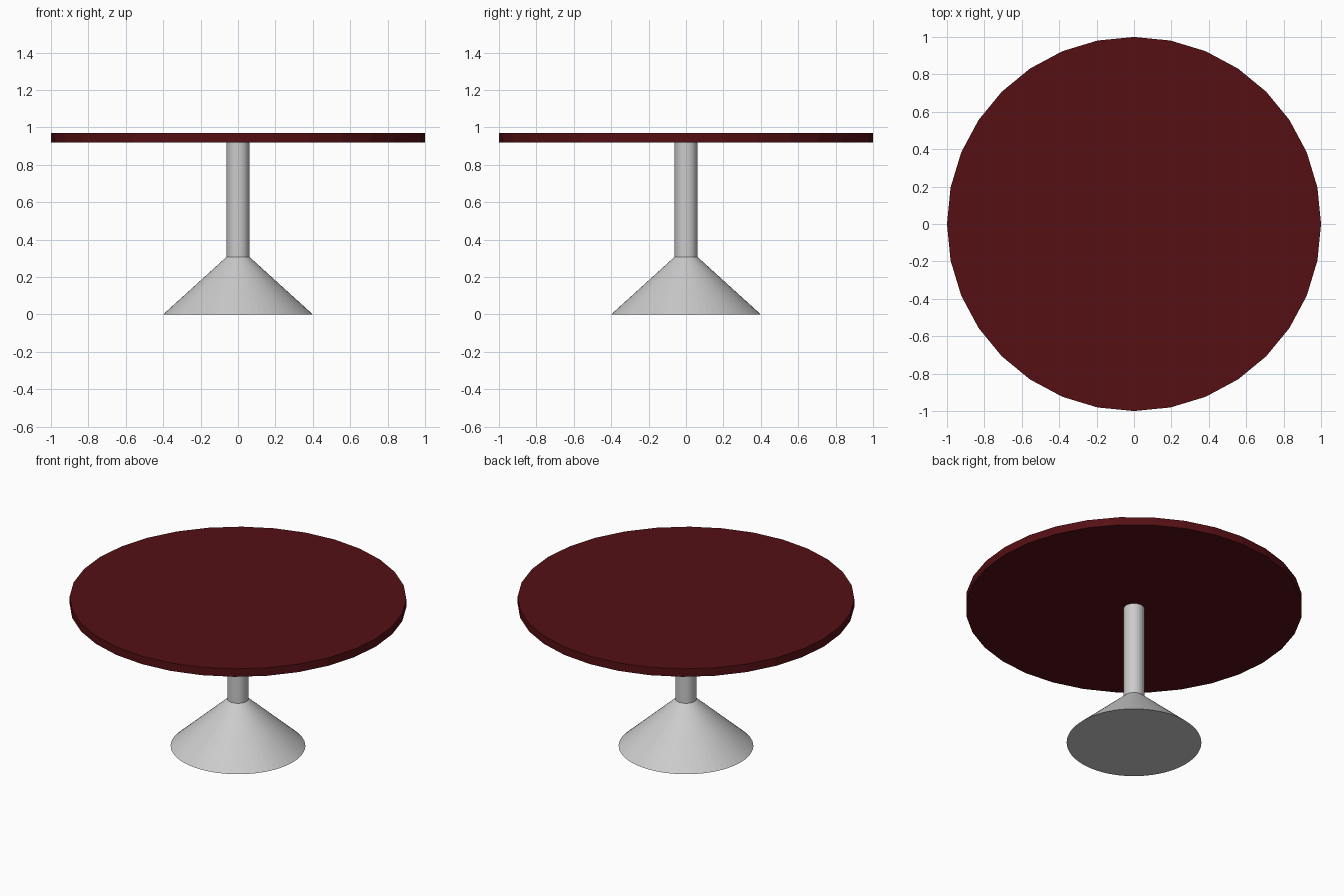
import bpy

if "Cube" in bpy.data.objects:
    bpy.data.objects.remove(bpy.data.objects["Cube"])


def frustum(name, sides, r_bottom, r_top, z0, z1):
    """Flat-faced capped cone or cylinder standing between two heights."""
    bpy.ops.mesh.primitive_cone_add(
        vertices=sides, radius1=r_bottom, radius2=r_top,
        depth=z1 - z0, location=(0, 0, (z0 + z1) / 2))
    obj = bpy.context.object
    obj.name = name
    return obj


# Flared pedestal foot
frustum("base", 64, 0.40, 0.062, 0.0, 0.307)

# Central post
frustum("column", 32, 0.062, 0.062, 0.307, 0.92)

# Round dark red top
top = frustum("table_top", 32, 1.0, 1.0, 0.918, 0.97)
red = bpy.data.materials.new("dark_red")
red.diffuse_color = (0.09, 0.005, 0.007, 1)
red.use_nodes = True
red.node_tree.nodes["Principled BSDF"].inputs["Base Color"].default_value = red.diffuse_color
top.data.materials.append(red)
